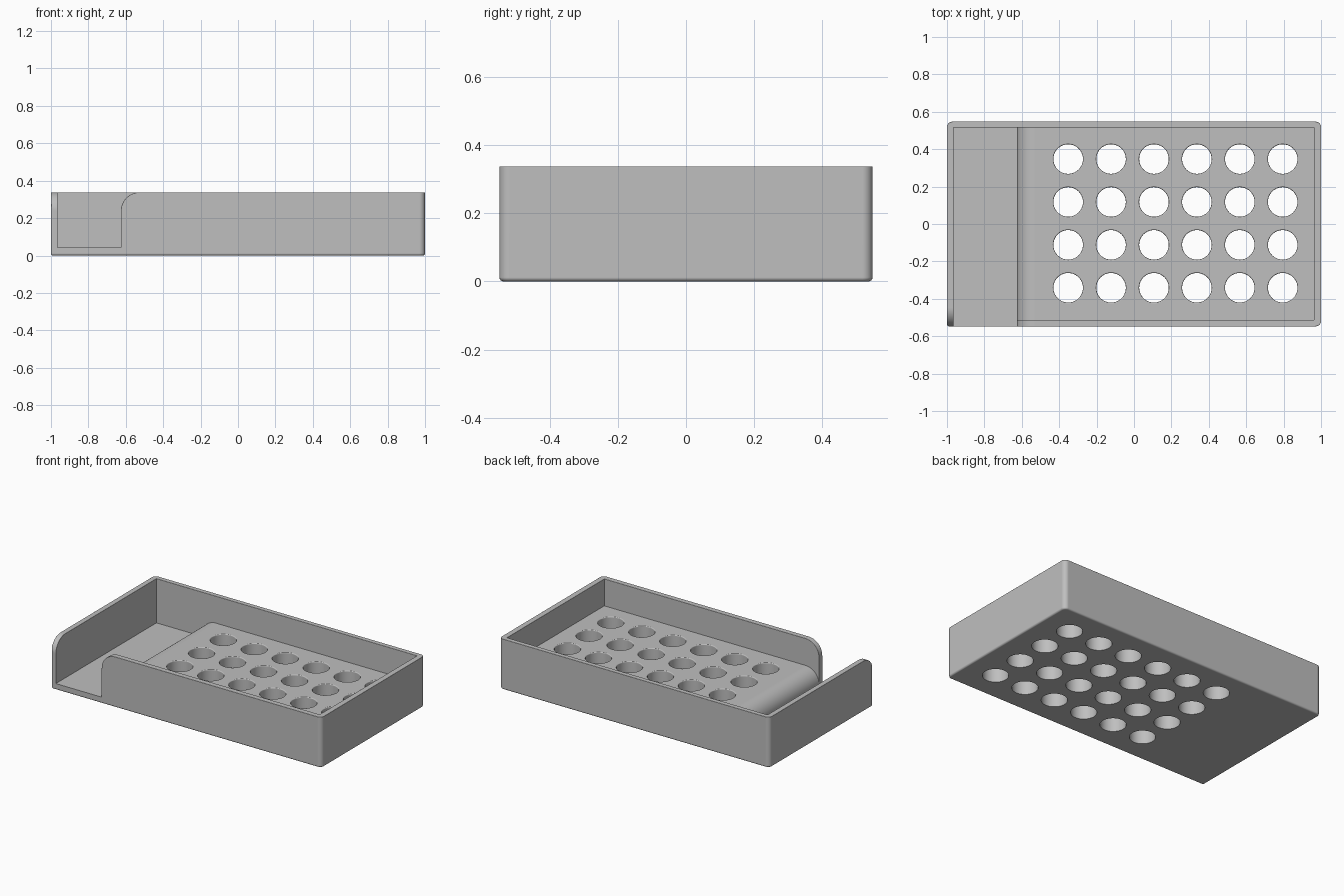
import bpy
import bmesh
from math import sin, cos, pi, radians

if "Cube" in bpy.data.objects:
    bpy.data.objects.remove(bpy.data.objects["Cube"], do_unlink=True)

# Main dimensions
HX, HY, TOP = 1.0, 0.5475, 0.338
FLOOR, DECK, R = 0.042, 0.158, 0.1
LEFT, RIGHT, STEP = -0.965, 0.963, -0.626
FRONT, BACK = -0.512, 0.516
HIGH = 0.5


def make_object(name, bm):
    bmesh.ops.recalc_face_normals(bm, faces=bm.faces)
    mesh = bpy.data.meshes.new(name)
    bm.to_mesh(mesh)
    bm.free()
    ob = bpy.data.objects.new(name, mesh)
    bpy.context.collection.objects.link(ob)
    return ob


def arc(cx, cz, r=R, n=12):
    """Quarter circle from the low side up to the crown."""
    return [(cx - r * cos(i * pi / 2 / n), cz + r * sin(i * pi / 2 / n))
            for i in range(n + 1)]


def prism(name, profile, place, start, end):
    """Extrude a 2D profile; place maps (u, v, depth) to a 3D point."""
    bm = bmesh.new()
    face = bm.faces.new([bm.verts.new(place(u, v, start)) for u, v in profile])
    out = bmesh.ops.extrude_face_region(bm, geom=[face])
    for v in out["geom"]:
        if isinstance(v, bmesh.types.BMVert):
            delta = [b - a for a, b in zip(place(0, 0, start), place(0, 0, end))]
            v.co.x += delta[0]
            v.co.y += delta[1]
            v.co.z += delta[2]
    return make_object(name, bm)


def along_y(u, v, d):
    return (u, d, v)


def along_x(u, v, d):
    return (d, u, v)


def bevel(bm, edges, width, segments):
    bmesh.ops.bevel(bm, geom=edges, offset=width, segments=segments,
                    profile=0.5, affect='EDGES', clamp_overlap=True)


# Solid block with rounded upright corners and a softened base
bm = bmesh.new()
bmesh.ops.create_cube(bm, size=1)
for v in bm.verts:
    v.co = (v.co.x * 2 * HX, v.co.y * 2 * HY, (v.co.z + 0.5) * TOP)


def is_upright(e):
    a, b = e.verts
    return abs(a.co.z - b.co.z) > 0.1


def is_open_corner(e):
    return all(v.co.x < 0 and v.co.y < 0 for v in e.verts)


bevel(bm, [e for e in bm.edges if is_upright(e) and not is_open_corner(e)], 0.03, 6)
bevel(bm, [e for e in bm.edges if is_upright(e) and is_open_corner(e)], 0.012, 4)
bevel(bm, [e for e in bm.edges if all(v.co.z < 0.001 for v in e.verts)], 0.012, 4)
tray = make_object("tray", bm)

# Cavity: low floor, rounded step, raised deck
cavity = prism("cavity_cutter",
               [(LEFT, HIGH), (LEFT, FLOOR), (STEP, FLOOR)]
               + arc(STEP + R, DECK - R)
               + [(RIGHT, DECK), (RIGHT, HIGH)], along_y, FRONT, BACK)

# Front opening with a rounded shoulder
opening = prism("opening_cutter",
                [(LEFT, HIGH), (LEFT, FLOOR), (STEP, FLOOR)]
                + arc(STEP + R, TOP - R) + [(STEP + R, HIGH)],
                along_y, -0.7, FRONT + 0.01)

# Rounded front end of the short wall
wall_end = prism("wall_end_cutter",
                 [(-0.7, HIGH), (-0.7, TOP - R)] + arc(R - HY, TOP - R)
                 + [(R - HY, HIGH)], along_x, -1.1, -0.9)

# Grid of drain holes
bm = bmesh.new()
for i in range(6):
    for j in range(4):
        made = bmesh.ops.create_cone(bm, cap_ends=True, segments=40,
                                     radius1=0.079, radius2=0.079, depth=1)
        bmesh.ops.translate(bm, verts=made["verts"],
                            vec=(-0.352 + 0.2294 * i, -0.341 + 0.2294 * j, 0))
holes = make_object("hole_cutter", bm)

# Cut everything and keep the result
cutters = [cavity, opening, wall_end, holes]
for cutter in cutters:
    cutter.hide_render = True
    mod = tray.modifiers.new(cutter.name, 'BOOLEAN')
    mod.operation = 'DIFFERENCE'
    mod.solver = 'EXACT'
    mod.object = cutter
bpy.context.view_layer.update()
cut_mesh = bpy.data.meshes.new_from_object(
    tray.evaluated_get(bpy.context.evaluated_depsgraph_get()))
tray.modifiers.clear()
tray.data = cut_mesh
for cutter in cutters:
    bpy.data.objects.remove(cutter, do_unlink=True)

# Soften the wall rims and the upper hole edges
bm = bmesh.new()
bm.from_mesh(tray.data)
bmesh.ops.remove_doubles(bm, verts=bm.verts, dist=0.0001)


def sharp_convex(e):
    return len(e.link_faces) == 2 and e.calc_face_angle_signed(0) > radians(60)


def is_rim(e):
    return sharp_convex(e) and all(v.co.z > TOP - R - 0.001 for v in e.verts)


def is_hole_edge(e):
    return sharp_convex(e) and all(abs(v.co.z - DECK) < 0.001 for v in e.verts)


bevel(bm, [e for e in bm.edges if is_rim(e)], 0.012, 4)
bevel(bm, [e for e in bm.edges if is_hole_edge(e)], 0.006, 3)
bm.to_mesh(tray.data)
bm.free()

# Single grey finish
grey = bpy.data.materials.new("light_grey")
grey.use_nodes = True
colour = (0.52, 0.52, 0.52, 1)
grey.diffuse_color = colour
grey.node_tree.nodes["Principled BSDF"].inputs["Base Color"].default_value = colour
tray.data.materials.clear()
tray.data.materials.append(grey)

bpy.ops.object.select_all(action='DESELECT')
tray.select_set(True)
bpy.context.view_layer.objects.active = tray
bpy.ops.object.shade_smooth_by_angle(angle=radians(35))
weighted = tray.modifiers.new("clean_normals", 'WEIGHTED_NORMAL')
weighted.keep_sharp = True
